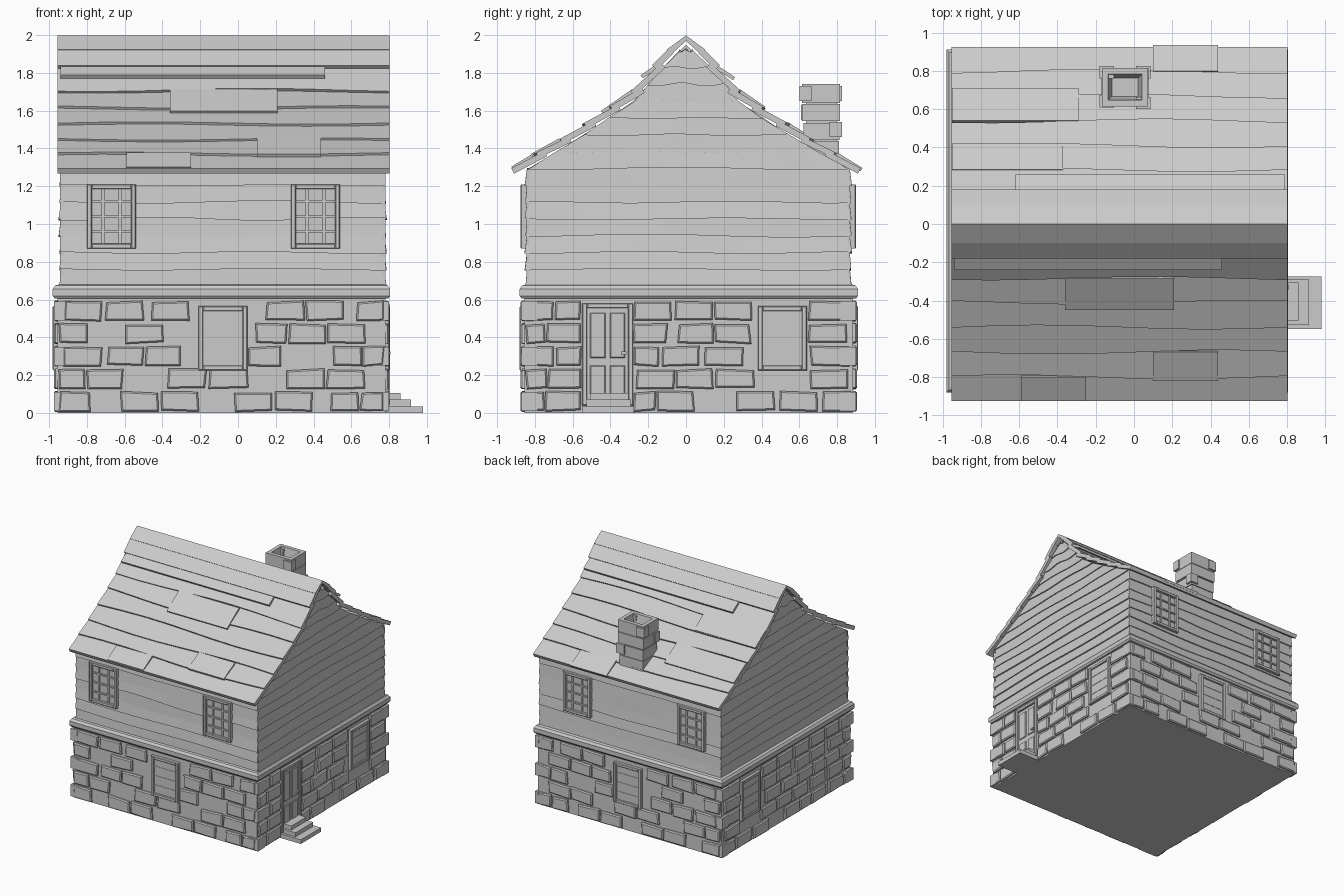
import bpy, bmesh, math, random

random.seed(4)
if "Cube" in bpy.data.objects:
    bpy.data.objects.remove(bpy.data.objects["Cube"])

grey = bpy.data.materials.new("plain grey")
grey.use_nodes = True
grey.diffuse_color = (0.6, 0.6, 0.6, 1)
grey.node_tree.nodes["Principled BSDF"].inputs["Base Color"].default_value = grey.diffuse_color

parts = {}
jit = random.uniform


def loft(name, rings, closed=False):
    """Skin a row of equal rings and add the solid to the named part."""
    bm = parts.setdefault(name, bmesh.new())
    loops = [[bm.verts.new(p) for p in ring] for ring in rings]
    pairs = list(zip(loops, loops[1:]))
    faces = []
    if closed:
        pairs.append((loops[-1], loops[0]))
    else:
        faces += [bm.faces.new(loops[0]), bm.faces.new(loops[-1])]
    for a, b in pairs:
        for i in range(len(a)):
            j = (i + 1) % len(a)
            faces.append(bm.faces.new((a[i], a[j], b[j], b[i])))
    bmesh.ops.recalc_face_normals(bm, faces=faces)


def box(name, x0, x1, y0, y1, z0, z1):
    loft(name, [[(x0, y0, z), (x1, y0, z), (x1, y1, z), (x0, y1, z)] for z in (z0, z1)])


# Wall planes: x0, x1, y0, y1 for each storey
LOWER = (-0.955, 0.78, -0.855, 0.885)
UPPER = (-0.935, 0.772, -0.84, 0.865)


def on_wall(walls, side, u, z, d):
    """Point on a wall: u along it, z up, d out from it."""
    x0, x1, y0, y1 = walls
    return {"front": (u, y0 - d, z), "back": (u, y1 + d, z),
            "left": (x1 + d, u, z), "right": (x0 - d, u, z)}[side]


def plate(name, walls, side, u0, u1, z0, z1, d, inset=0.0, skew=0.0, base=-0.01):
    """Rectangular block on a wall, with optional chamfer and crooked corners."""
    c = [(u + jit(-skew, skew), z + jit(-skew, skew))
         for u, z in ((u0, z0), (u1, z0), (u1, z1), (u0, z1))]
    um, zm = (u0 + u1) / 2, (z0 + z1) / 2
    rings = [[on_wall(walls, side, u, z, e) for u, z in c] for e in (base, d - inset)]
    if inset:
        rings.append([on_wall(walls, side, u - math.copysign(inset, u - um),
                              z - math.copysign(inset, z - zm), d) for u, z in c])
    loft(name, rings)


# Wall cores
box("stone_wall", *LOWER, 0, 0.64)
SLOPE = [(0.853, 1.29), (0.54, 1.47), (0.28, 1.64), (0.15, 1.8), (0, 1.95)]
MID = 0.0125
gable = [(UPPER[2], 0.62), (UPPER[3], 0.62)]
gable += [(y + (MID if y > 0.8 else 0), z) for y, z in SLOPE]
gable += [(-y + (MID if y > 0.8 else 0), z) for y, z in SLOPE[-2::-1]]
loft("timber_wall", [[(x, y, z) for y, z in gable] for x in UPPER[:2]])

# Stones: course centres for the long and the short walls
LONG = [(-.88, -.52, -.31, .08, .29, .59, .74), (-.86, -.71, -.27, -.05, .36, .57),
        (-.82, -.59, -.4, .13, .6, .73), (-.9, -.5, .19, .36, .57),
        (-.82, -.6, -.36, .25, .46, .73)]
SHORT = [(-.83, -.65, -.22, -.06, .37, .6, .82), (-.8, -.64, -.16, .04, .26, .76),
         (-.77, -.6, -.24, -.03, .2, .76), (-.84, -.65, -.2, .06, .24, .75),
         (-.77, -.6, -.18, .04, .25, .75)]
WINDOW_X, WINDOW_Y, DOOR_Y = -0.08, 0.51, -0.415


def lay_stones(side, courses, openings):
    lo, hi = LOWER[:2] if side in ("front", "back") else LOWER[2:]
    for row, centres in enumerate(courses):
        z = 0.01 + 0.12 * row
        edge = lo + 0.008
        for k, c in enumerate(centres):
            nxt = centres[k + 1] - 0.1 if k + 1 < len(centres) else hi
            a = max(c - 0.1, edge)
            b = min(c + 0.1, hi - 0.008, max(nxt, c + 0.05))
            for mid, first in openings:
                if row >= first and a < mid + 0.14 and b > mid - 0.14:
                    if c < mid:
                        b = mid - 0.14
                    else:
                        a = mid + 0.14
            if b - a > 0.04:
                plate("wall_stones", LOWER, side, a, b, z, z + 0.1, 0.02, 0.008, 0.006)
            edge = max(edge, b + 0.01)


lay_stones("front", LONG, [(WINDOW_X, 2)])
lay_stones("back", LONG, [(WINDOW_X, 2)])
lay_stones("left", SHORT, [(WINDOW_Y, 2), (DOOR_Y, 0)])
lay_stones("right", [row[:2] + (-.4,) + row[2:] for row in SHORT], [(WINDOW_Y, 2)])


# Corner quoins wrapping both walls on alternate courses
for x, sx in ((LOWER[0], -1), (LOWER[1], 1)):
    for y, sy in ((LOWER[2], -1), (LOWER[3], 1)):
        for row in range(0, 5, 2):
            z, w = 0.01 + 0.12 * row, 0.07
            xs, ys = sorted((x - sx * w, x + sx * 0.02)), sorted((y - sy * w, y + sy * 0.015))
            box("corner_stones", *xs, *ys, z, z + 0.1)

# Rounded beam around the house between the storeys
ring_profile = [(-0.03, 0.605), (0.015, 0.605), (0.026, 0.62), (0.026, 0.655),
                (0.012, 0.675), (-0.03, 0.685)]
corners = [(LOWER[0], -1, LOWER[2], -1), (LOWER[1], 1, LOWER[2], -1),
           (LOWER[1], 1, LOWER[3], 1), (LOWER[0], -1, LOWER[3], 1)]
loft("storey_beam", [[(x + sx * d, y + sy * d, z) for d, z in ring_profile]
                     for x, sx, y, sy in corners], closed=True)


# Wavy weatherboards
def half_width(z):
    for (ya, za), (yb, zb) in zip(SLOPE, SLOPE[1:]):
        if za <= z <= zb:
            return ya + (yb - ya) * (z - za) / (zb - za)
    return SLOPE[0][0] if z < 1.29 else 0.01


def weatherboards(side, top):
    gabled = side in ("left", "right")
    steps, pitch = 12, 0.089
    rows = math.ceil((top - 0.67) / pitch)
    phases = [(jit(0, 6), jit(2, 4), jit(0.003, 0.009)) for _ in range(rows + 1)]
    for r in range(rows):
        za, zb = 0.67 + pitch * r, min(0.67 + pitch * (r + 1), top)
        depth = jit(0.009, 0.016)
        rings = []
        for i in range(steps + 1):
            t = i / steps
            p, q = [z + amp * math.sin(ph + f * t * 3) for z, (ph, f, amp)
                    in ((za, phases[r]), (zb, phases[r + 1]))]
            if gabled:
                ua, ub = [MID * (z < 1.3) + (2 * t - 1) * (half_width(z) + 0.004) for z in (za, zb)]
            else:
                ua = ub = UPPER[0] - 0.008 + t * (UPPER[1] - UPPER[0] + 0.016)
            rings.append([on_wall(UPPER, side, *v) for v in
                          ((ua, p, -0.01), (ua, p, depth), (ub, q, 0.002), (ub, q, -0.01))])
        loft("weatherboards", rings)


for side, top in (("front", 1.29), ("back", 1.29), ("left", 1.92), ("right", 1.92)):
    weatherboards(side, top)


# Roof boards
def roof_board(sign, a, b, x0, x1, thick, wave=0.0):
    (ya, za), (yb, zb) = a, b
    length = math.hypot(yb - ya, zb - za)
    dy, dz = (yb - ya) / length, (zb - za) / length
    ph, rings = jit(0, 6), []
    for i in range(9):
        x = x0 + (x1 - x0) * i / 8
        w = wave * math.sin(ph + i * 0.8)
        y, z = yb + dy * w, zb + dz * w
        rings.append([(x, sign * v, h) for v, h in
                      ((ya, za), (y, z), (y + dz * thick, z - dy * thick),
                       (max(0, ya + dz * thick), za - dy * thick))])
    loft("roof_boards", rings)


EAVES = [(0.18, 1.84), (0.285, 1.71), (0.41, 1.62), (0.54, 1.535),
         (0.67, 1.45), (0.8, 1.375), (0.925, 1.295)]
LEFT, RIGHT = -0.955, 0.802
for sign in (-1, 1):
    roof_board(sign, (0, 1.998), (0.1, 1.925), LEFT, RIGHT, 0.035)
    roof_board(sign, (0.09, 1.93), EAVES[0], LEFT, RIGHT, 0.035)
    for i, (p, q) in enumerate(zip(EAVES, EAVES[1:])):
        last = i == len(EAVES) - 2
        roof_board(sign, (p[0] - 0.05, p[1] + 0.012), q, LEFT, RIGHT, 0.032,
                   0 if last else 0.013)

# Loose patch boards: roof side, row, start, end, extra reach
for sign, row, x0, x1, reach in ((-1, 0, -0.94, 0.46, 0.02), (-1, 1, -0.36, 0.21, 0.04),
                                 (-1, 4, 0.1, 0.44, 0.02), (-1, 5, -0.59, -0.25, 0),
                                 (1, 0, -0.62, 0.79, 0.03), (1, 1, -0.95, -0.37, 0.01),
                                 (1, 3, -0.95, -0.29, 0.04), (1, 5, 0.1, 0.44, 0.01)):
    (ya, za), (yb, zb) = EAVES[row], EAVES[row + 1]
    drop = (zb - za) / (yb - ya)
    if row == 0:
        ya, za, yb, zb = 0.15, 1.845, 0.2 + reach, 1.8 - reach
        drop = 0
    roof_board(sign, (ya, za + 0.004), (yb + reach, zb + reach * drop + 0.008), x0, x1, 0.02)

# Chimney: stacked courses and a tapered flue
for z0, z1, grow in ((1.3, 1.44, 0.0), (1.445, 1.535, 0.003), (1.545, 1.635, 0.01)):
    box("chimney", -0.16 - grow, 0.065 + grow, 0.625 - grow, 0.81 + grow / 2, z0, z1)
box("chimney", -0.15, 0.055, 0.635, 0.8, 1.4, 1.64)
flue = [(1.64, 0), (1.742, 0), (1.742, 0.032), (1.645, 0.052)]
loft("chimney_top", [[(-0.168 + e, 0.615 + e, z), (0.073 - e, 0.615 + e, z),
                      (0.073 - e, 0.815 - e, z), (-0.168 + e, 0.815 - e, z)] for z, e in flue])
for x, y, z in ((-0.14, 0.64, 1.59), (0.05, 0.63, 1.69), (0.05, 0.79, 1.5), (-0.14, 0.79, 1.69)):
    box("chimney_blocks", x - 0.04, x + 0.035, y - 0.03, y + 0.035, z - 0.04, z + 0.04)


# Windows and door
def frame(name, walls, side, u0, u1, z0, z1, d, w):
    plate(name, walls, side, u0, u0 + w, z0, z1, d, 0.004)
    plate(name, walls, side, u1 - w, u1, z0, z1, d, 0.004)
    for z in (z0, z1 - w):
        plate(name, walls, side, u0 + w, u1 - w, z, z + w, d, 0.004)


def window(walls, side, u, z, d):
    u0, u1, z0, z1 = u - 0.13, u + 0.13, z, z + 0.34
    plate("window_panes", walls, side, u0 + 0.01, u1 - 0.01, z0 + 0.01, z1 - 0.01, 0.014)
    frame("window_frames", walls, side, u0, u1, z0, z1, d, 0.026)
    for k in (-0.045, 0.045):
        plate("window_bars", walls, side, u + k - 0.007, u + k + 0.007, z0 + 0.02, z1 - 0.02, d - 0.012)
    for k in (0.09, 0.17, 0.25):
        plate("window_bars", walls, side, u0 + 0.02, u1 - 0.02, z0 + k - 0.006, z0 + k + 0.006, d - 0.009)


for side in ("front", "back"):
    window(LOWER, side, WINDOW_X, 0.225, 0.026)
    for u in (-0.67, 0.41):
        window(UPPER, side, u, 0.87, 0.035)
for side in ("left", "right"):
    window(LOWER, side, WINDOW_Y, 0.225, 0.026)

frame("door_frame", LOWER, "left", DOOR_Y - 0.135, DOOR_Y + 0.135, 0.04, 0.58, 0.022, 0.026)
plate("door", LOWER, "left", DOOR_Y - 0.11, DOOR_Y + 0.11, 0.06, 0.56, 0.006)
for k in (-0.052, 0.052):
    for z0, z1 in ((0.1, 0.25), (0.29, 0.53)):
        plate("door_panels", LOWER, "left", DOOR_Y + k - 0.04, DOOR_Y + k + 0.04, z0, z1, 0.013, 0.005)
plate("door_handle", LOWER, "left", DOOR_Y + 0.07, DOOR_Y + 0.1, 0.31, 0.325, 0.028)

# Doorsteps
for k, (reach, top) in enumerate(((0.98, 0.035), (0.915, 0.07), (0.86, 0.105))):
    box("doorsteps", 0.77, reach, -0.55 + 0.022 * k, -0.275 - 0.015 * k, top - 0.035, top)

# Turn every part into an object
for name, bm in parts.items():
    mesh = bpy.data.meshes.new(name)
    bm.to_mesh(mesh)
    bm.free()
    mesh.materials.append(grey)
    bpy.context.collection.objects.link(bpy.data.objects.new(name, mesh))
